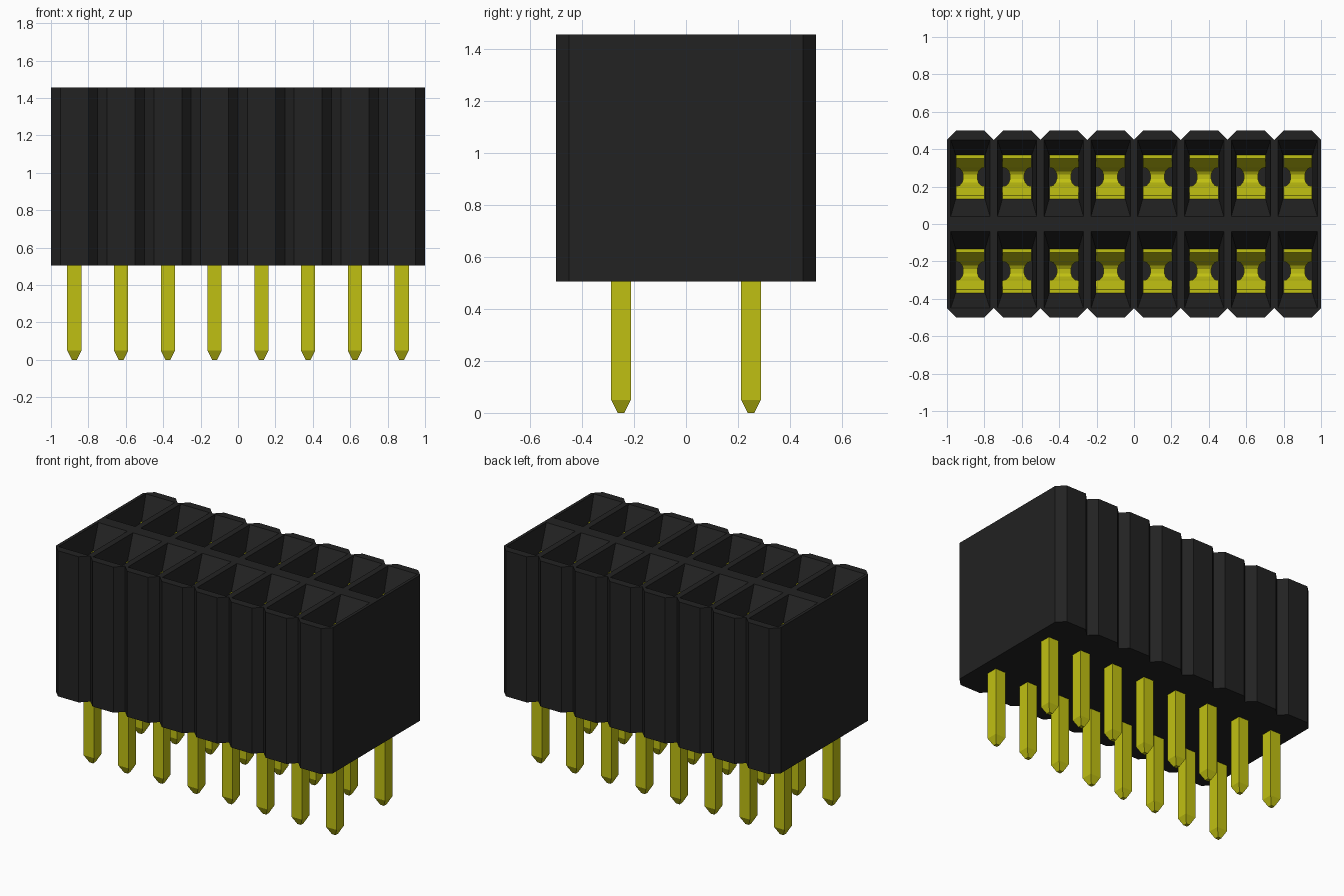
import bpy
import bmesh

cube = bpy.data.objects.get("Cube")
if cube:
    bpy.data.objects.remove(cube, do_unlink=True)

COLUMNS, PITCH = 8, 0.25
BOTTOM, TOP = 0.505, 1.455
MOUTH = TOP - 0.14      # depth where the funnels end
FLOOR = 0.8             # bottom of the sockets
CENTRES = [(PITCH * (i - (COLUMNS - 1) / 2), side)
           for i in range(COLUMNS) for side in (-1, 1)]


def material(name, rgb):
    m = bpy.data.materials.new(name)
    m.use_nodes = True
    m.diffuse_color = (*rgb, 1)
    m.node_tree.nodes["Principled BSDF"].inputs["Base Color"].default_value = (*rgb, 1)
    return m


def finish(bm, name, mat, recalc=True):
    if recalc:
        bmesh.ops.remove_doubles(bm, verts=bm.verts, dist=0.0005)
        bmesh.ops.recalc_face_normals(bm, faces=bm.faces)
    mesh = bpy.data.meshes.new(name)
    bm.to_mesh(mesh)
    bm.free()
    mesh.materials.append(mat)
    obj = bpy.data.objects.new(name, mesh)
    bpy.context.collection.objects.link(obj)
    return obj


def rect(hx, y0, y1):
    return [(-hx, y0), (hx, y0), (hx, y1), (-hx, y1)]


black = material("black plastic", (0.016, 0.016, 0.016))
gold = material("yellow metal", (0.53, 0.53, 0.006))

# Housing: one chamfered cell with a funnel socket, repeated in two rows
bm = bmesh.new()
outline = [(-0.125, 0), (0.125, 0), (0.125, 0.45),
           (0.075, 0.5), (-0.075, 0.5), (-0.125, 0.45)]
for cx, side in CENTRES:
    def ring(points, z):
        return [bm.verts.new((cx + x, side * y, z)) for x, y in points]

    low, o = ring(outline, BOTTOM), ring(outline, TOP)
    rim = ring(rect(0.105, 0.04, 0.45), TOP)
    throat = ring(rect(0.079, 0.133, 0.37), MOUTH)
    floor = ring(rect(0.079, 0.133, 0.37), FLOOR)
    bm.faces.new(low)
    bm.faces.new(floor)
    # Flat top around the opening
    bm.faces.new((o[0], o[1], rim[1], rim[0]))
    bm.faces.new((o[1], o[2], rim[2], rim[1]))
    bm.faces.new((o[2], o[3], o[4], o[5], rim[3], rim[2]))
    bm.faces.new((o[5], o[0], rim[0], rim[3]))
    # Funnel and socket walls
    for a, b in ((rim, throat), (throat, floor)):
        for i in range(4):
            j = (i + 1) % 4
            bm.faces.new((a[i], a[j], b[j], b[i]))
    # Outer walls, plus the end walls on the last columns
    walls = [2, 3, 4]
    if cx > 0.8:
        walls.append(1)
    if cx < -0.8:
        walls.append(5)
    for i in walls:
        j = (i + 1) % 6
        bm.faces.new((low[i], low[j], o[j], o[i]))
finish(bm, "housing", black)

# Pins: square legs with a tapered tip
bm = bmesh.new()
for cx, side in CENTRES:
    rings = []
    for h, z in ((0.013, 0), (0.038, 0.05), (0.038, 0.53)):
        rings.append([bm.verts.new((cx + x, side * 0.25 + y, z))
                      for x, y in rect(h, -h, h)])
    bm.faces.new(rings[0])
    bm.faces.new(rings[-1])
    for a, b in zip(rings, rings[1:]):
        for i in range(4):
            j = (i + 1) % 4
            bm.faces.new((a[i], a[j], b[j], b[i]))
finish(bm, "pins", gold)

# Spring contacts: bent strips dipping and narrowing at the middle
bm = bmesh.new()
half = [(0.118, 0, 0.077), (0.1, 0, 0.077), (0.05, -0.08, 0.077),
        (0.046, -0.09, 0.058), (0.03, -0.12, 0.044), (0.012, -0.13, 0.038)]
strip = [(-y, z, w) for y, z, w in half] + half[::-1]
for cx, side in CENTRES:
    rows = [[bm.verts.new((cx + s * w, side * 0.2515 + y, MOUTH - 0.003 + z))
             for s in (-1, 1)] for y, z, w in strip]
    for a, b in zip(rows, rows[1:]):
        bm.faces.new((a[0], a[1], b[1], b[0]))
contacts = finish(bm, "spring_contacts", gold, recalc=False)
thick = contacts.modifiers.new("thickness", "SOLIDIFY")
thick.thickness = 0.008
thick.offset = -1
